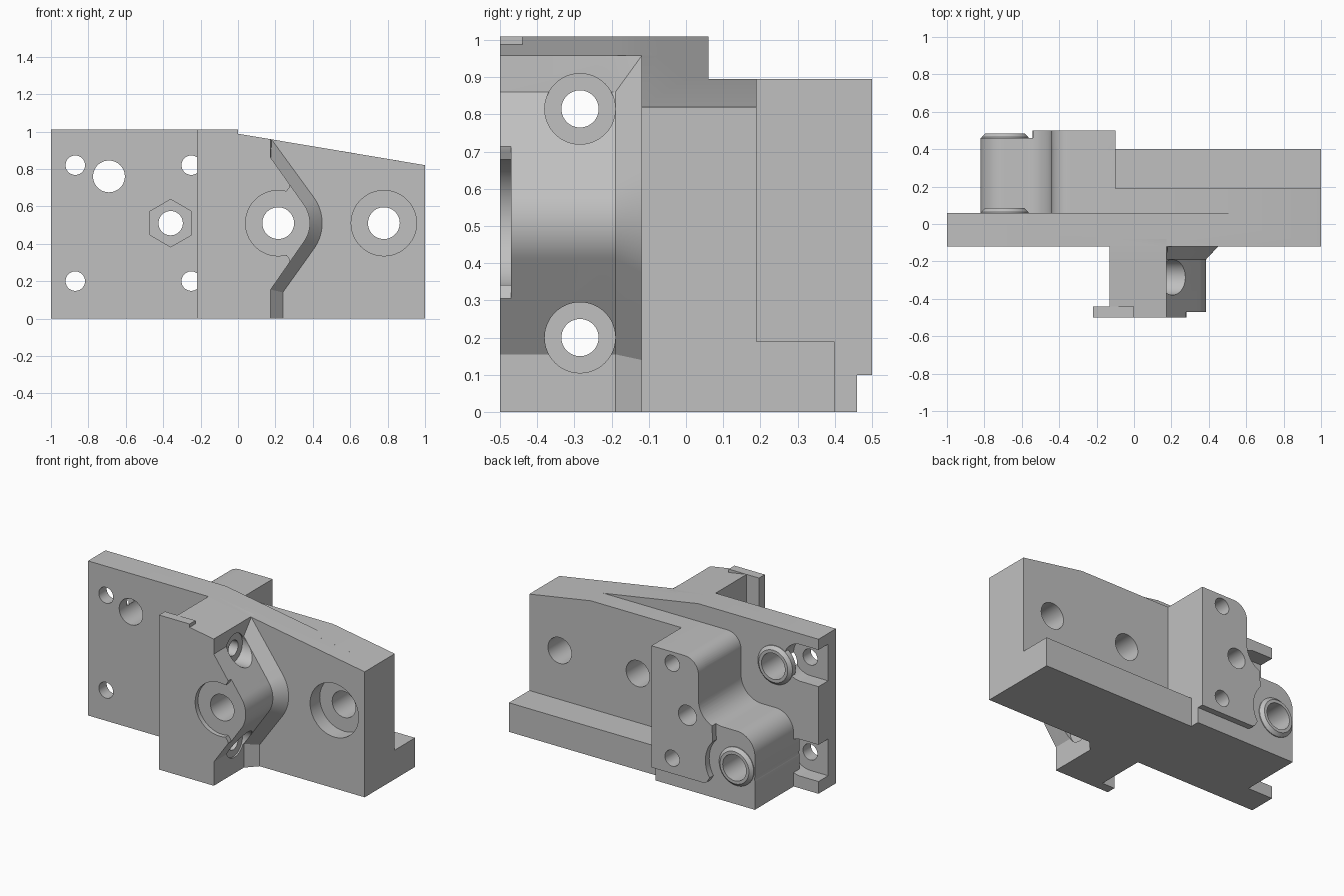
import bpy, bmesh, math

old = bpy.data.objects.get("Cube")
if old:
    bpy.data.objects.remove(old, do_unlink=True)

grey = bpy.data.materials.new("machined_grey")
grey.use_nodes = True
COLOUR = (0.53, 0.53, 0.53, 1)
grey.diffuse_color = COLOUR
grey.node_tree.nodes["Principled BSDF"].inputs["Base Color"].default_value = COLOUR


def loft(name, rings, axis="y"):
    """Closed solid through outlines; each ring is (points, position on the axis)."""
    bm = bmesh.new()
    loops = []
    for pts, t in rings:
        loops.append([bm.verts.new((a, t, b) if axis == "y" else (t, a, b)) for a, b in pts])
    n = len(loops[0])
    for lo, hi in zip(loops, loops[1:]):
        for i in range(n):
            j = (i + 1) % n
            bm.faces.new((lo[i], lo[j], hi[j], hi[i]))
    bm.faces.new(loops[0])
    bm.faces.new(loops[-1])
    bmesh.ops.recalc_face_normals(bm, faces=bm.faces)
    mesh = bpy.data.meshes.new(name)
    bm.to_mesh(mesh)
    bm.free()
    ob = bpy.data.objects.new(name, mesh)
    bpy.context.collection.objects.link(ob)
    mesh.materials.append(grey)
    return ob


def prism(name, pts, y0, y1):
    return loft(name, [(pts, y0), (pts, y1)])


def rect(x0, x1, z0, z1):
    return [(x0, z0), (x1, z0), (x1, z1), (x0, z1)]


def arc(cx, cz, r, start, end, steps=12):
    angles = [math.radians(start + (end - start) * i / steps) for i in range(steps + 1)]
    return [(cx + r * math.cos(a), cz + r * math.sin(a)) for a in angles]


def circle(cx, cz, r, sides=48):
    return arc(cx, cz, r, 0, 360 - 360 / sides, sides - 1)


def combine(target, tool, operation):
    mod = target.modifiers.new(operation, "BOOLEAN")
    mod.operation = operation
    mod.solver = "EXACT"
    mod.object = tool
    bpy.ops.object.select_all(action="DESELECT")
    bpy.context.view_layer.objects.active = target
    target.select_set(True)
    bpy.ops.object.modifier_apply(modifier=mod.name)
    bpy.data.objects.remove(tool, do_unlink=True)


def slope(x):
    return 1.01 - (x + 0.13) * 0.19 / 1.13


# Main plate with the sloping top
body = prism("mount_body", [(-1, 0), (1, 0), (1, 0.82), (-0.13, 1.01), (-1, 1.01)], -0.12, 0.06)

# Screw pockets open to the plate end
for z in (0.82, 0.2):
    for shape in (circle(-0.87, z, 0.12), rect(-1.1, -0.87, z - 0.12, z + 0.12)):
        combine(body, prism("pocket_cutter", shape, -0.04, 0.2), "DIFFERENCE")

# Thicker right half and its rear shelf
right_half = [(-0.12, 0), (1, 0), (1, 0.82), (0.555, 0.895), (-0.12, 0.895)]
combine(body, prism("right_half", right_half, 0, 0.19), "UNION")
combine(body, prism("rear_shelf", rect(-0.12, 1, 0, 0.19), 0.1, 0.4), "UNION")

# Rear block with its low lobe, and the raised pad on it
shoulder = [(-0.1, 0.895)] + arc(-0.34, 0.795, 0.1, 90, 180)
rear_block = ([(-0.1, 0)] + shoulder + arc(-0.59, 0.63, 0.15, 0, -90)
              + arc(-0.69, 0.35, 0.13, 90, 180) + [(-0.82, 0)])
combine(body, prism("rear_block", rear_block, 0, 0.46), "UNION")
pad = ([(-0.1, 0.1)] + shoulder + arc(-0.59, 0.63, 0.15, 0, -70)
       + arc(-0.69, 0.25, 0.2, 42, -32) + [(-0.5, 0.11), (-0.48, 0.1)])
combine(body, prism("rear_pad", pad, 0.4, 0.5), "UNION")


# Front block with a pointed side that flares into the plate
def nose(foot_x, foot_z, r, head):
    return ([(-0.13, 0), (foot_x, 0), (foot_x, foot_z)] + arc(0.215, 0.51, r, -35.5, 35.5, 16)
            + head + [(-0.13, 1.01)])


inner = nose(0.175, 0.155, 0.17, [(0.175, 0.86), (0.175, slope(0.175))])
outer = nose(0.24, 0.14, 0.235, [(0.18, slope(0.18) - 0.001), (0.175, slope(0.175))])
combine(body, loft("front_block", [(inner, -0.5), (inner, -0.19), (outer, -0.12), (outer, -0.08)]),
        "UNION")
combine(body, prism("front_flange", rect(-0.22, 0, 0, 1.01), -0.5, -0.44), "UNION")

# Chamfered ring bosses
for z, y in ((0.76, 0.06), (0.25, 0.46)):
    wide, narrow = circle(-0.69, z, 0.125), circle(-0.69, z, 0.105)
    combine(body, loft("ring_boss", [(wide, y - 0.03), (wide, y + 0.005), (narrow, y + 0.025)]),
            "UNION")

# Relief around the middle front hole
relief = [(0.215, 0.51), (0.26, 0.34), (0.275, 0.32), (0.29, 0.27), (0.6, 0.27),
          (0.6, 0.75), (0.29, 0.75), (0.275, 0.7), (0.26, 0.68)]
for shape in (circle(0.215, 0.51, 0.175), relief):
    combine(body, prism("relief_cutter", shape, -0.6, -0.47), "DIFFERENCE")

# Holes from front to back: x, z, radius, start, end
holes = [
    (0.215, 0.51, 0.085, -0.7, 0.7), (0.78, 0.51, 0.085, -0.7, 0.7),
    (0.78, 0.51, 0.175, -0.7, -0.02), (-0.69, 0.76, 0.085, -0.7, 0.7),
    (-0.69, 0.25, 0.085, 0.1, 0.7), (-0.36, 0.51, 0.065, -0.3, 0.7),
]
holes += [(x, z, 0.052, -0.3, 0.7) for x in (-0.87, -0.25) for z in (0.82, 0.2)]
for x, z, r, y0, y1 in holes:
    combine(body, prism("hole_cutter", circle(x, z, r), y0, y1), "DIFFERENCE")

# Hexagonal nut recess
combine(body, prism("nut_cutter", arc(-0.36, 0.51, 0.127, 30, 330, 5), -0.3, -0.05), "DIFFERENCE")

# Counterbored holes across the front block
for z in (0.815, 0.2):
    for r, x0, x1 in ((0.05, -0.3, 0.7), (0.095, 0.165, 0.7)):
        ring = circle(-0.285, z, r)
        combine(body, loft("cross_cutter", [(ring, x0), (ring, x1)], "x"), "DIFFERENCE")

bpy.ops.object.select_all(action="DESELECT")
body.select_set(True)
bpy.context.view_layer.objects.active = body
bpy.ops.object.shade_smooth_by_angle(angle=math.radians(25))
